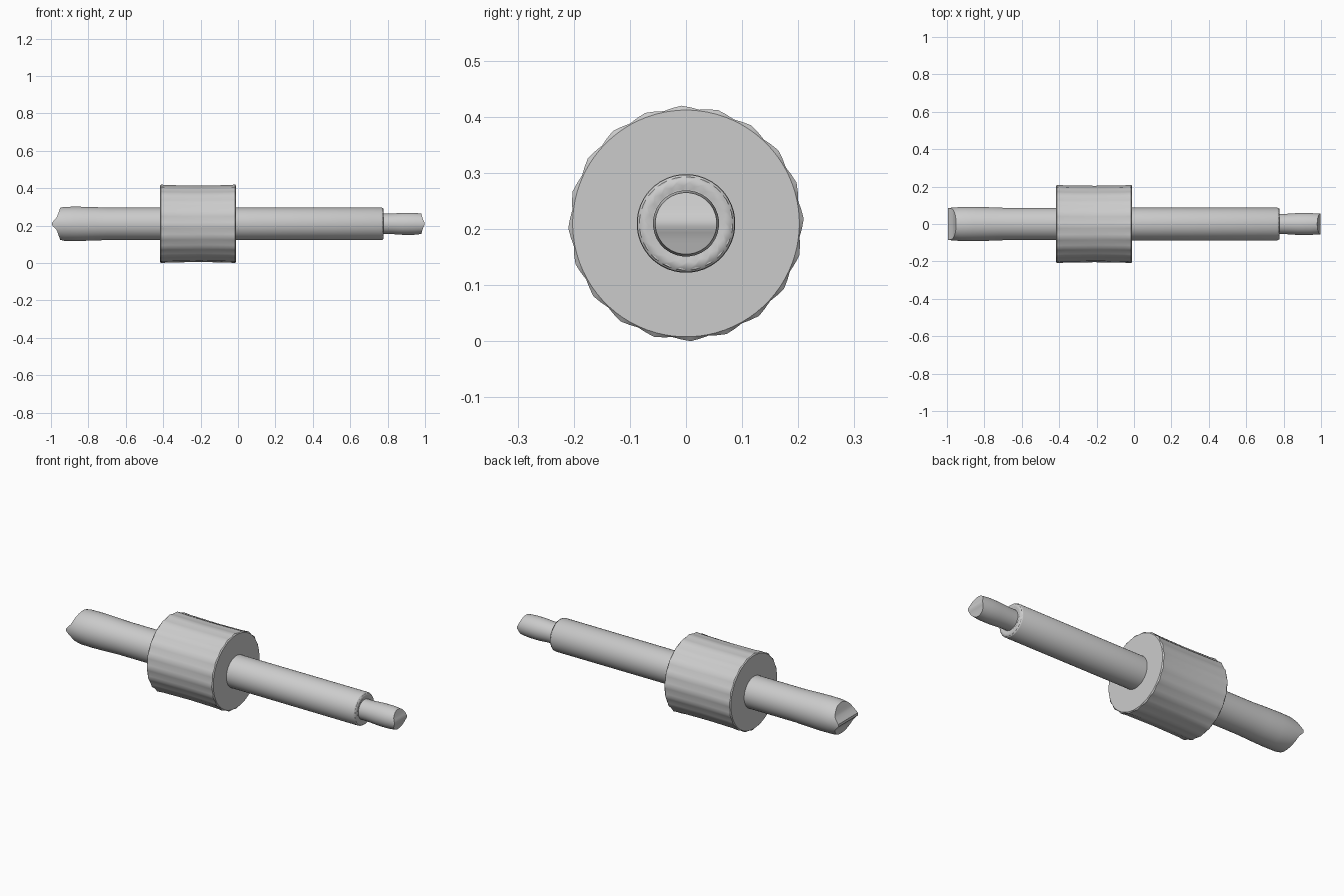
import bpy, bmesh, math

if "Cube" in bpy.data.objects:
    bpy.data.objects.remove(bpy.data.objects["Cube"])

AXIS_Z = 0.21
grey = bpy.data.materials.new("plain grey")
grey.diffuse_color = (0.6, 0.6, 0.6, 1)
grey.use_nodes = True
grey.node_tree.nodes["Principled BSDF"].inputs["Base Color"].default_value = grey.diffuse_color


def turned(name, rings, sides, ripple=None, tips=(None, None)):
    """Turn (x, radius) rings about the x axis; each tip maps height to an x shift."""
    bm = bmesh.new()
    loops = []
    for k, (x, r) in enumerate(rings):
        tip = tips[0] if k == 0 else tips[1] if k == len(rings) - 1 else None
        loop = []
        for i in range(sides):
            a = 2 * math.pi * (i + 0.5) / sides
            rr = r + (ripple(i, k) if ripple else 0)
            z = rr * math.sin(a)
            loop.append(bm.verts.new((x + (tip(abs(z)) if tip else 0), rr * math.cos(a), z)))
        loops.append(loop)
    for p, q in zip(loops, loops[1:]):
        for i in range(sides):
            j = (i + 1) % sides
            bm.faces.new((p[i], p[j], q[j], q[i]))
    # caps: strips across y form the chisel tips, one face closes a flat end
    for loop, tip in zip((loops[0], loops[-1]), tips):
        if tip is None:
            bm.faces.new(loop)
            continue
        half = sides // 2
        at = lambda i: loop[i % sides]
        for i in range(-(sides // 4), sides // 4 - 1):
            a, b, c, d = at(i), at(i + 1), at(half - 2 - i), at(half - 1 - i)
            bm.faces.new(list(dict.fromkeys((a, b, c, d))))
    bmesh.ops.recalc_face_normals(bm, faces=bm.faces)
    mesh = bpy.data.meshes.new(name)
    bm.to_mesh(mesh)
    bm.free()
    obj = bpy.data.objects.new(name, mesh)
    obj.location.z = AXIS_Z
    bpy.context.collection.objects.link(obj)
    mesh.materials.append(grey)
    bpy.context.view_layer.objects.active = obj
    obj.select_set(True)
    bpy.ops.object.shade_smooth_by_angle(angle=math.radians(35))
    obj.select_set(False)
    return obj


# chisel profiles: ridge along y, sloping back above and below
def left_tip(z):
    return min(z, 0.035) * 0.9 + max(z - 0.035, 0) * 0.35


def right_tip(z):
    return -(min(z, 0.02) * 0.5 + max(z - 0.02, 0) * 0.3)


# long shaft with a slightly swollen chisel end
turned("main_shaft",
       [(-1.0, 0.086), (-0.93, 0.091), (-0.86, 0.092), (-0.78, 0.09), (-0.70, 0.087),
        (-0.2, 0.087), (0.765, 0.088), (0.775, 0.083)],
       40, tips=(left_tip, None))

# thin end pin
turned("end_pin",
       [(0.74, 0.054), (0.82, 0.055), (0.88, 0.059), (0.94, 0.059), (1.0, 0.055)],
       32, tips=(None, right_tip))

# drum with gentle lengthwise ripples, strongest at its rims
turned("drum",
       [(-0.417, 0.202), (-0.412, 0.207), (-0.375, 0.205), (-0.21, 0.203),
        (-0.05, 0.205), (-0.015, 0.207), (-0.01, 0.202)],
       80, ripple=lambda i, k: (0, 0.003, 0.002, 0.0015, 0.002, 0.003, 0)[k]
       * math.cos(2 * math.pi * i / 4))

# crinkled collar around the shoulder of the shaft
shoulder = turned("shoulder_crinkle",
                  [(0.770, 0.087), (0.777, 0.080), (0.779, 0.070), (0.774, 0.058)],
                  40, ripple=lambda i, k: (0, 0.002, -0.003, 0)[k] * (-1) ** i)
